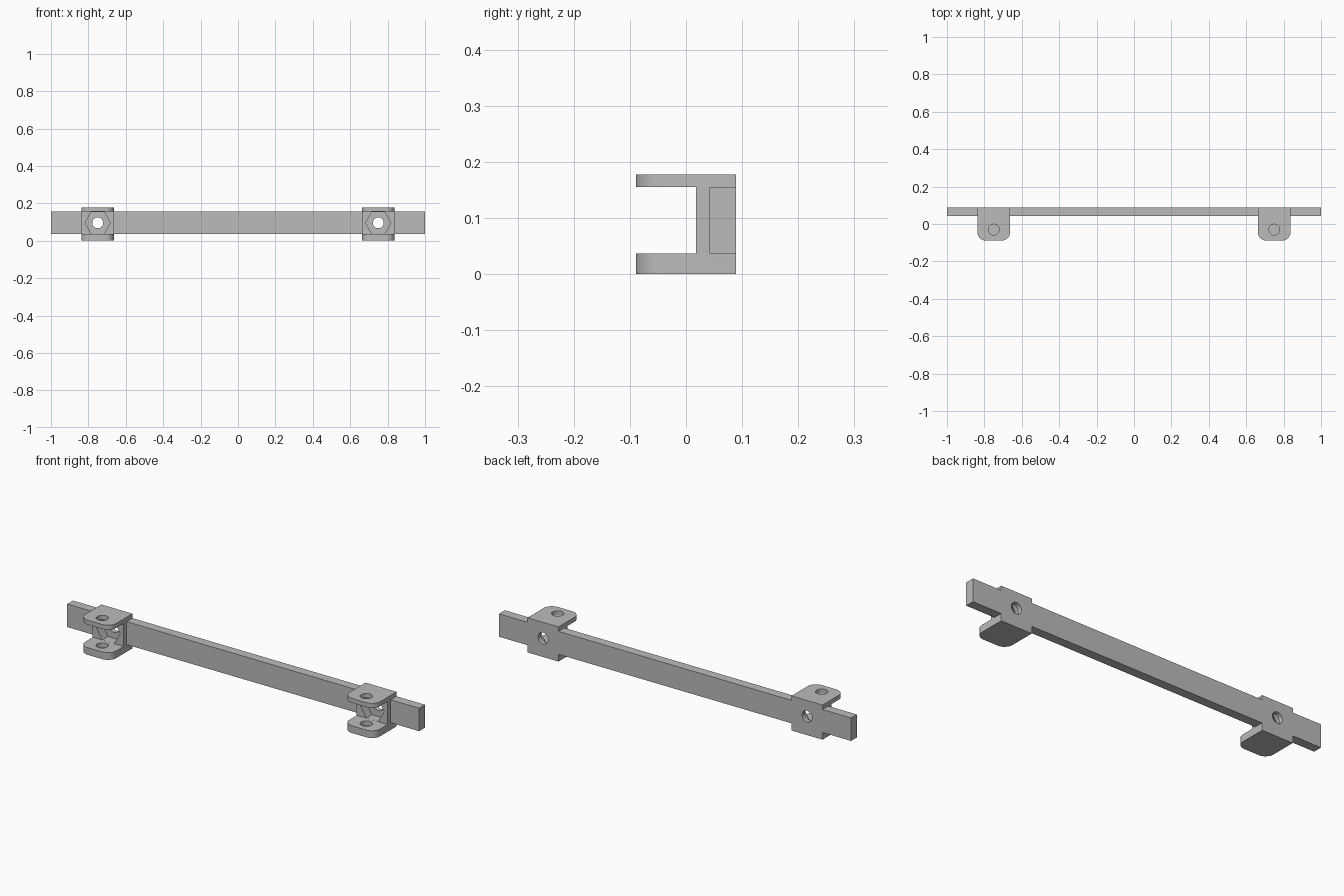
import bpy, bmesh, math
from mathutils import Matrix, Vector

cube = bpy.data.objects.get("Cube")
if cube:
    bpy.data.objects.remove(cube, do_unlink=True)

grey = bpy.data.materials.new("plain grey")
grey.use_nodes = True
colour = (0.5, 0.5, 0.5, 1)
grey.diffuse_color = colour
grey.node_tree.nodes["Principled BSDF"].inputs["Base Color"].default_value = colour

LOW, HIGH, TOP = 0.037, 0.155, 0.178        # lower flange, upper flange, top
FRONT, WEB, BAR, BACK = -0.089, 0.018, 0.042, 0.089
MID = (LOW + HIGH) / 2


def make(name, bm):
    bmesh.ops.recalc_face_normals(bm, faces=bm.faces)
    mesh = bpy.data.meshes.new(name)
    bm.to_mesh(mesh)
    bm.free()
    mesh.materials.append(grey)
    obj = bpy.data.objects.new(name, mesh)
    bpy.context.collection.objects.link(obj)
    return obj


def box(name, x0, x1, y0, y1, z0, z1):
    bm = bmesh.new()
    size = Matrix.Diagonal((x1 - x0, y1 - y0, z1 - z0, 1))
    centre = Matrix.Translation(((x0 + x1) / 2, (y0 + y1) / 2, (z0 + z1) / 2))
    bmesh.ops.create_cube(bm, size=1, matrix=centre @ size)
    return make(name, bm)


def prism(name, centre, radius, length, sides, along_y):
    bm = bmesh.new()
    turn = Matrix.Rotation(math.pi / 2, 4, "X") if along_y else Matrix()
    # a hexagon points sideways
    spin = Matrix.Rotation(math.pi / 2, 4, "Z") if sides == 6 else Matrix()
    bmesh.ops.create_cone(bm, cap_ends=True, segments=sides, radius1=radius,
                          radius2=radius, depth=length,
                          matrix=Matrix.Translation(centre) @ turn @ spin)
    return make(name, bm)


def rounded_block(name, cx, half, radius):
    # plate outline with rounded front corners, extruded upwards
    bm = bmesh.new()
    points = [(cx + half, BACK), (cx - half, BACK)]
    for side, start in ((-1, 180), (1, 270)):
        for i in range(13):
            a = math.radians(start + 90 * i / 12)
            points.append((cx + side * (half - radius) + radius * math.cos(a),
                           FRONT + radius + radius * math.sin(a)))
    face = bm.faces.new([bm.verts.new((x, y, 0)) for x, y in points])
    top = bmesh.ops.extrude_face_region(bm, geom=[face])["geom"]
    bmesh.ops.translate(bm, vec=Vector((0, 0, TOP)),
                        verts=[v for v in top if isinstance(v, bmesh.types.BMVert)])
    return make(name, bm)


def combine(target, other, operation):
    mod = target.modifiers.new("combine", "BOOLEAN")
    mod.operation, mod.object, mod.solver = operation, other, "EXACT"
    graph = bpy.context.evaluated_depsgraph_get()
    mesh = bpy.data.meshes.new_from_object(target.evaluated_get(graph))
    target.modifiers.clear()
    target.data = mesh
    bpy.data.objects.remove(other, do_unlink=True)


# Long flat bar
rail = box("rail_with_brackets", -1, 1, BAR, BACK, LOW, HIGH)

for cx in (-0.75, 0.75):
    # U-shaped bracket fused to the bar
    bracket = rounded_block("bracket", cx, 0.088, 0.047)
    combine(bracket, box("gap", cx - 0.2, cx + 0.2, -0.2, WEB, LOW, HIGH), "DIFFERENCE")
    combine(rail, bracket, "UNION")
    # Nut pocket and bolt hole through the web
    floor = 0.065
    combine(rail, prism("nut_pocket", (cx, floor - 0.04, MID), 0.0678, 0.08, 6, True), "DIFFERENCE")
    combine(rail, prism("bolt_hole", (cx, BACK, MID), 0.029, 0.2, 32, True), "DIFFERENCE")
    # Pin hole: through the upper flange, blind in the lower one
    pocket = 0.0135
    combine(rail, prism("pin_hole", (cx, -0.03, pocket + 0.15), 0.029, 0.3, 32, False), "DIFFERENCE")

rail.data.materials.clear()
rail.data.materials.append(grey)
bpy.context.view_layer.objects.active = rail
rail.select_set(True)
bpy.ops.object.shade_smooth_by_angle(angle=math.radians(30))
